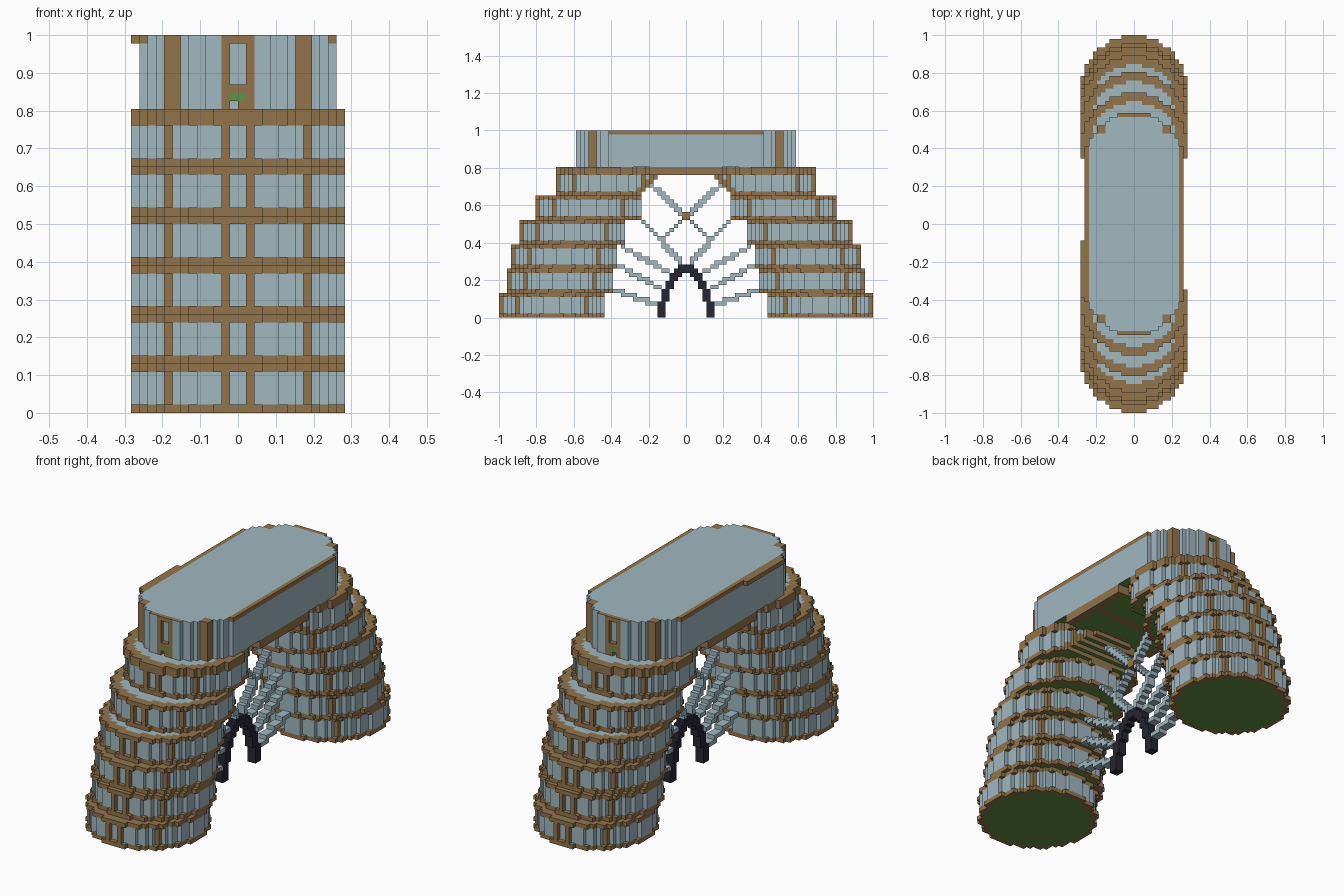
import bpy
from mathutils import Vector

H = 1 / 46                                   # block size
BLUE, BROWN, GREEN, NAVY = range(4)

if "Cube" in bpy.data.objects:
    bpy.data.objects.remove(bpy.data.objects["Cube"], do_unlink=True)


def make_material(name, colour):
    mat = bpy.data.materials.new(name)
    mat.use_nodes = True
    mat.diffuse_color = (*colour, 1)
    mat.node_tree.nodes["Principled BSDF"].inputs["Base Color"].default_value = (*colour, 1)
    return mat


MATERIALS = [make_material("pale blue glass", (0.35, 0.48, 0.53)),
             make_material("brown timber", (0.29, 0.178, 0.072)),
             make_material("leaf green", (0.127, 0.283, 0.053)),
             make_material("dark navy", (0.019, 0.019, 0.032))]


def block_object(name, cells):
    """Skin a set of blocks; each cell holds (side, top, bottom) colours."""
    verts, faces, colours = {}, [], []
    for cell, (side, top, bottom) in cells.items():
        for axis in range(3):
            for step in (0, 1):
                near = list(cell)
                near[axis] += 2 * step - 1
                if tuple(near) in cells:
                    continue
                u, v = (axis + 1) % 3, (axis + 2) % 3
                loop = []
                for a, b in ((0, 0), (1, 0), (1, 1), (0, 1)):
                    p = list(cell)
                    p[axis] += step
                    p[u] += a
                    p[v] += b
                    loop.append(verts.setdefault(tuple(p), len(verts)))
                faces.append(loop if step else loop[::-1])
                colours.append(side if axis < 2 else (top if step else bottom))
    mesh = bpy.data.meshes.new(name)
    mesh.from_pydata([Vector(p) * H for p in verts], [], faces)
    for mat in MATERIALS:
        mesh.materials.append(mat)
    mesh.polygons.foreach_set("material_index", colours)
    obj = bpy.data.objects.new(name, mesh)
    bpy.context.collection.objects.link(obj)
    return obj


def tier(name, sign, centre, z0, z1):
    """One round storey with timber bands, corner pillars and a framed window."""
    cells = {}
    last = z1 == 37
    for i in range(-13, 13):
        for j in range(-13, 13):
            x, y = abs(i + 0.5), j + 0.5
            d = x * x + y * y
            for k in range(z0, z1):
                band = k in (z0, z1 - 1) or k >= 35
                if d > (165 if band else 160):
                    continue
                # window pane set back behind its frame
                if x < 1 and y > 12 and not band:
                    continue
                # stepped inner edge under the bridge
                inner = 11 - (k - z0)
                if last and centre + y < inner:
                    continue
                rim = d > 115
                brown = rim and (band or (8 < x < 10 and 8 < abs(y) < 10))
                brown = brown or (1 < x < 2 and y > 12)
                brown = brown or (last and centre + y < inner + 2)
                side = BROWN if brown else BLUE
                row = centre + j if sign > 0 else -(centre + j) - 1
                cells[i, row, k] = (side, side, BROWN if d > 140 else GREEN)
    block_object(name, cells)


# Two leaning towers of stacked round storeys
for sign, side_name in ((-1, "front"), (1, "back")):
    for n, centre in enumerate((33, 31, 30, 28, 24, 19)):
        z0 = 6 * n
        tier(f"{side_name}_tier_{n + 1}", sign, centre, z0, 37 if n == 5 else z0 + 6)

# Bridge floor joining the towers
bridge = {}
for i in range(-12, 12):
    for j in range(-9, 9):
        for k in (35, 36):
            edge = abs(i + 0.5) > 10 or abs(j + 0.5) < 1
            bridge[i, j, k] = (BROWN, BROWN, BROWN if edge else GREEN)
block_object("bridge_floor", bridge)

# Long round-ended hall on top
hall = {}
for i in range(-12, 12):
    for j in range(-27, 27):
        x, y = abs(i + 0.5), abs(j + 0.5)
        past = max(0, y - 15)
        if x * x + past * past > 145:
            continue
        for k in range(37, 46):
            end = past > 11
            pane = end and x < 1
            if pane and (40 <= k < 45 or (k == 37 and i == -1)):
                continue
            pillar = 7 < x < 9 and 7 < past < 10
            frame = end and x < 2
            top_edge = k == 45 and x > 11
            side = BROWN if pillar or frame or top_edge else BLUE
            if pane and k == 38:
                side = GREEN
            top = BROWN if side == BROWN or end else BLUE
            hall[i, j, k] = (side, top, GREEN)
block_object("top_hall", hall)

# Small eave along one side of the roof
block_object("roof_eave", {(-13, j, 45): (BROWN,) * 3 for j in range(-18, -4)})

# Pointed arch on the ground between the towers
arch = {}
for j in range(-7, 7):
    for k in range(13):
        y, z = abs(j + 0.5), k + 0.5
        outer = (y / 7) ** 1.6 + (z / 13.4) ** 1.6
        inner = (y / 5.2) ** 1.6 + (z / 10.8) ** 1.6
        if inner > 1 and (outer <= 1.02 or (k < 4 and y < 7)):
            for i in (-1, 0):
                arch[i, j, k] = (NAVY,) * 3
block_object("ground_arch", arch)

# Stepped stays fanning out from the arch to the towers
STAYS = [((18, 7), (7, 3)), ((17, 13), (6, 7)), ((15, 17), (4, 11)),
         ((11, 24), (6, 19)), ((6, 19), (1, 13)), ((8, 32), (0, 25)), ((0, 25), (6, 19))]
stays = {}
for start, finish in STAYS:
    a, b = Vector(start), Vector(finish)
    count = int((b - a).length * 3)
    for s in range(count + 1):
        p = a.lerp(b, s / count)
        j, k = int(p.x), int(p.y)
        for row in (j, -j - 1):
            for i in (-1, 0):
                stays[i, row, k] = (BLUE,) * 3
for row in (-1, 0):
    for k in (24, 25):
        for i in (-1, 0):
            stays[i, row, k] = (BROWN,) * 3
block_object("stays", stays)
